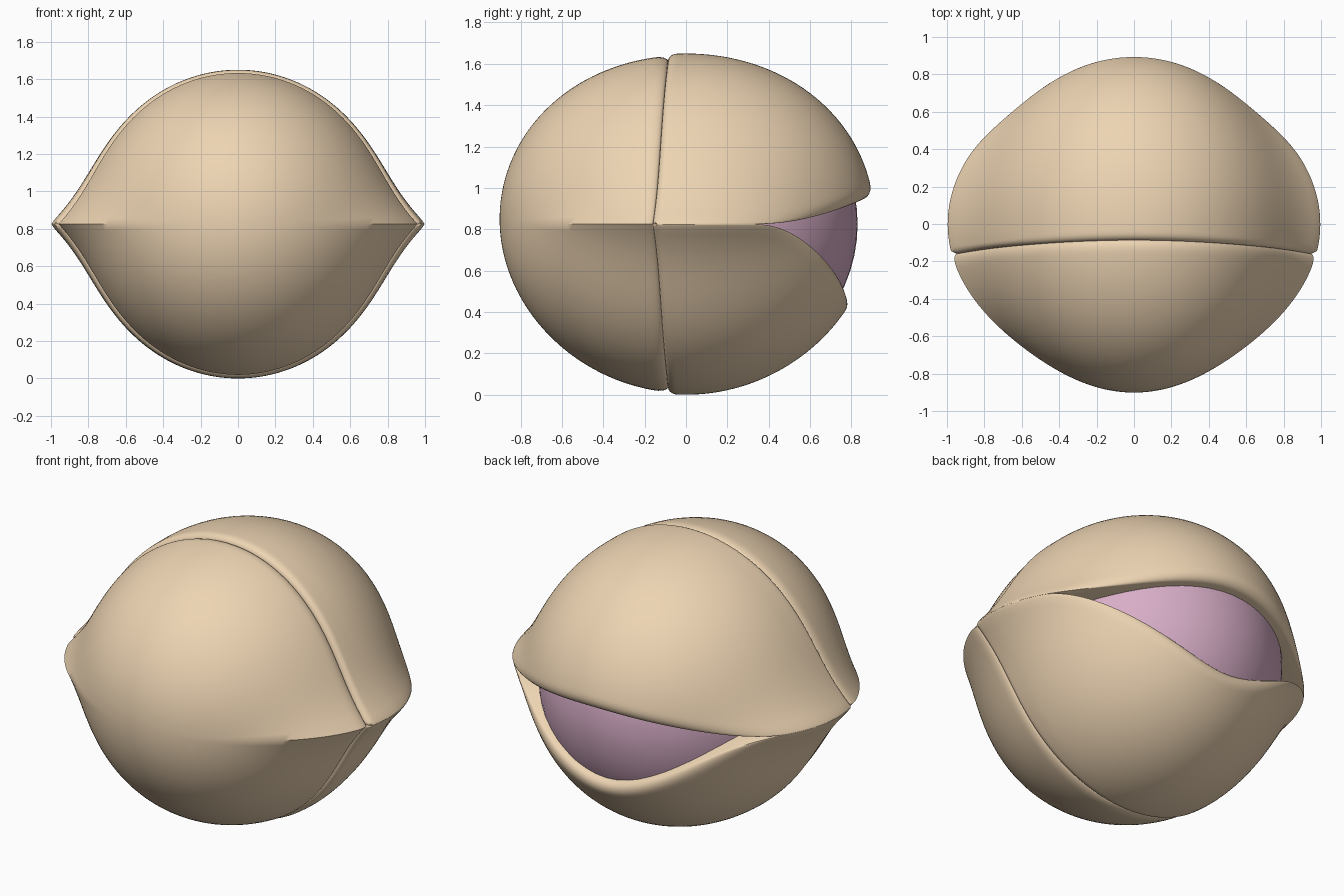
import bpy, bmesh, math
from mathutils import Vector

if "Cube" in bpy.data.objects:
    bpy.data.objects.remove(bpy.data.objects["Cube"])

CENTRE = Vector((0, 0, 0.825))
COLS, ROWS = 128, 48


def material(name, rgb):
    m = bpy.data.materials.new(name)
    m.diffuse_color = (*rgb, 1)
    m.use_nodes = True
    m.node_tree.nodes["Principled BSDF"].inputs["Base Color"].default_value = m.diffuse_color
    return m


skin = material("skin_tan", (0.85, 0.66, 0.45))
pink = material("eyeball_pink", (0.68, 0.42, 0.57))


def radius(d):
    """Ellipsoid with a pointed ridge pulled out towards the left and right corners."""
    base = 1 / math.sqrt((d.x / 0.80) ** 2 + (d.y / 0.91) ** 2 + (d.z / 0.825) ** 2)
    elev = math.asin(max(-1, min(1, d.z)))
    flat = max(1e-6, math.hypot(d.x, d.y))
    ridge = 0.205 * (d.x / flat) ** 4 * math.exp(-abs(elev) / math.radians(12))
    return base + ridge + 0.015 * math.sin(2 * elev) * abs(d.y)


def seam(phi):
    """Direction of the seam between the front shell and the lids."""
    c, s = math.cos(phi), math.sin(phi)
    k = 0.82 + 0.13 * c * c
    return Vector((c * k, -0.09 - 0.07 * c * c, s * k)).normalized()


def lid_edge(s, drop):
    """Direction of a lid's free edge, and how far it is open there."""
    start = math.atan2(0.95, 0.16)
    az = start + s * (2 * math.pi - 2 * start)
    t = (math.degrees(min(az, 2 * math.pi - az)) - 110) / 70
    t = max(0, min(1, t))
    t = t * t * (3 - 2 * t)
    e = math.radians(drop) * t
    return Vector((math.sin(az) * math.cos(e), -math.cos(az) * math.cos(e), math.sin(e))), t


def rounding(dist, width, depth):
    """Inward offset that rolls the surface over near an edge."""
    q = max(0, 1 - dist / width)
    return depth * (1 - math.sqrt(max(0, 1 - q * q)))


def build(name, columns, closed, wall_start, scale=1.0):
    """Skin columns given as (start dir, end dir, start lip, end lip)."""
    bm = bmesh.new()
    grid = []
    for a, b, lip_a, lip_b in columns:
        angle = a.angle(b, 0)
        col = []
        for i in range(ROWS + 1):
            t = 0.5 - 0.5 * math.cos(math.pi * i / ROWS)
            d = a.slerp(b, t) if angle > 1e-4 else a.copy()
            r = radius(d) * scale
            r -= max(rounding(t * angle, 0.055, lip_a),
                     rounding((1 - t) * angle, 0.075, lip_b))
            col.append(CENTRE + d * r)
        # short walls turning inwards at the rims
        col.append(CENTRE + b * (radius(b) * scale - 0.15))
        if wall_start:
            col.insert(0, CENTRE + a * (radius(a) * scale - 0.15))
        grid.append([bm.verts.new(p) for p in col])
    pairs = list(zip(grid, grid[1:] + grid[:1])) if closed else list(zip(grid, grid[1:]))
    for g, h in pairs:
        for j in range(len(g) - 1):
            bm.faces.new((g[j], h[j], h[j + 1], g[j + 1]))
    bmesh.ops.remove_doubles(bm, verts=bm.verts, dist=1e-5)
    bmesh.ops.recalc_face_normals(bm, faces=bm.faces)
    # make the outside face outwards
    if sum((f.calc_center_median() - CENTRE).dot(f.normal) * f.calc_area() for f in bm.faces) < 0:
        bmesh.ops.reverse_faces(bm, faces=bm.faces)
    me = bpy.data.meshes.new(name)
    bm.to_mesh(me)
    bm.free()
    ob = bpy.data.objects.new(name, me)
    bpy.context.collection.objects.link(ob)
    finish(ob, skin)


def finish(ob, mat):
    ob.data.materials.append(mat)
    bpy.ops.object.select_all(action='DESELECT')
    ob.select_set(True)
    bpy.context.view_layer.objects.active = ob
    bpy.ops.object.shade_smooth_by_angle(angle=math.radians(40))


# front shell: rings from the front pole to the seam
pole = Vector((0, -1, 0))
build("front_shell",
      [(pole, seam(2 * math.pi * i / COLS), 0, 0.025) for i in range(COLS)],
      True, False, 0.99)

# upper and lower lids: from the seam to the free edge
for name, side, drop in (("upper_lid", 1, 8), ("lower_lid", -1, -24.5)):
    cols = []
    for i in range(COLS + 1):
        s = i / COLS
        edge, opening = lid_edge(s, drop)
        cols.append((seam(side * math.pi * s), edge, 0.035, 0.01 + 0.045 * opening))
    build(name, cols, False, True)

# eyeball inside
bpy.ops.mesh.primitive_uv_sphere_add(segments=64, ring_count=32, radius=1, location=CENTRE)
eye = bpy.context.object
eye.name = "eyeball"
eye.scale = (0.77, 0.83, 0.78)
finish(eye, pink)
